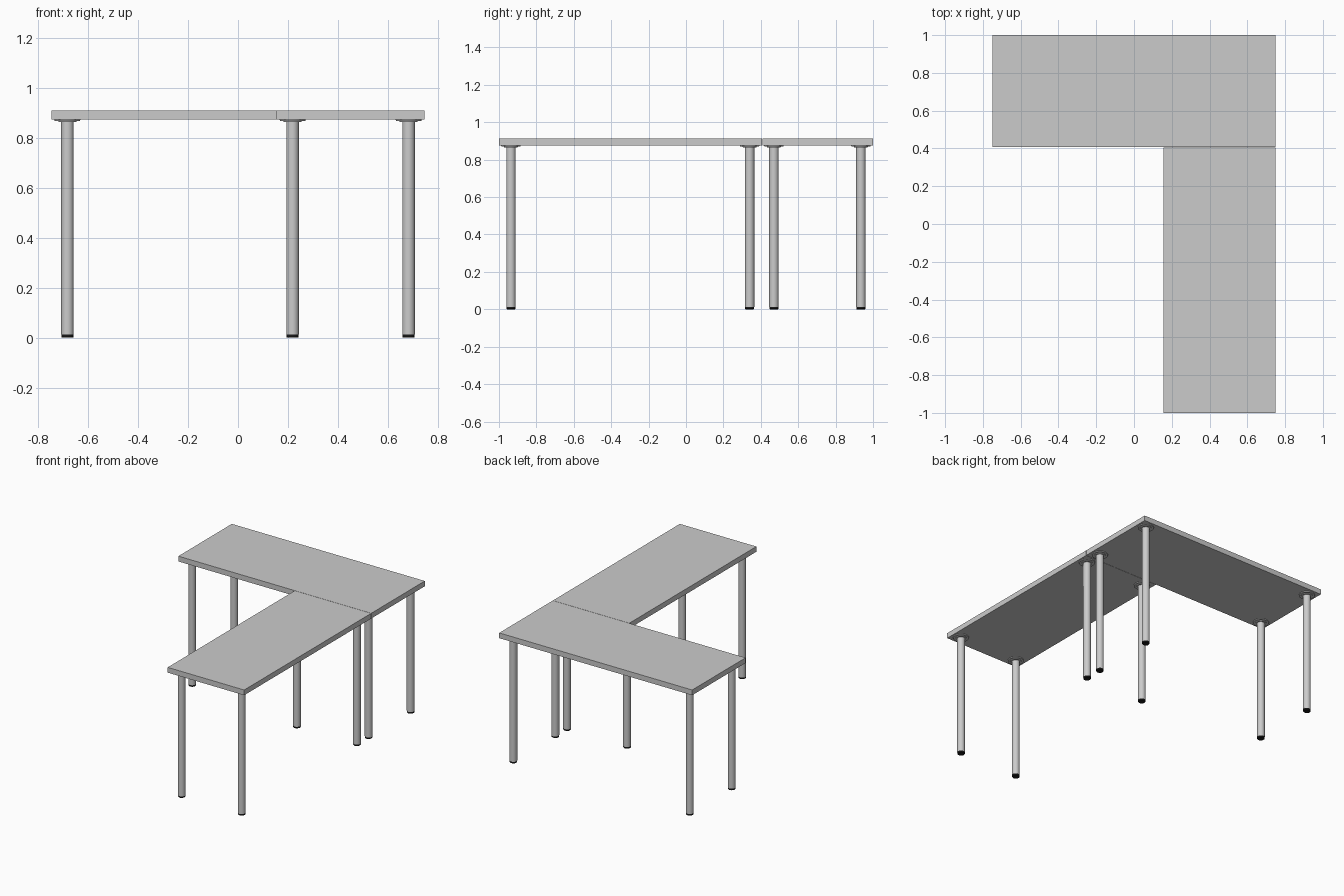
import bpy, bmesh, math

if "Cube" in bpy.data.objects:
    bpy.data.objects.remove(bpy.data.objects["Cube"])

BOARD_Z0, BOARD_Z1 = 0.875, 0.912
SEG = 32

black = bpy.data.materials.new("black_rubber")
black.diffuse_color = (0.01, 0.01, 0.01, 1)
black.use_nodes = True
black.node_tree.nodes["Principled BSDF"].inputs["Base Color"].default_value = black.diffuse_color


def board(name, x0, x1, y0, y1):
    bpy.ops.mesh.primitive_cube_add(
        size=1, location=((x0 + x1) / 2, (y0 + y1) / 2, (BOARD_Z0 + BOARD_Z1) / 2))
    ob = bpy.context.object
    ob.name = name
    ob.scale = (x1 - x0, y1 - y0, BOARD_Z1 - BOARD_Z0)
    bpy.ops.object.transform_apply(location=False, rotation=False, scale=True)


def lathe(name, profile, x, y, mat=None):
    # Revolve (radius, height) points around the leg axis and cap both ends
    bm = bmesh.new()
    rings = [[bm.verts.new((r * math.cos(2 * math.pi * i / SEG),
                            r * math.sin(2 * math.pi * i / SEG), z))
              for i in range(SEG)] for r, z in profile]
    for a, b in zip(rings, rings[1:]):
        for i in range(SEG):
            j = (i + 1) % SEG
            bm.faces.new((a[i], a[j], b[j], b[i]))
    bm.faces.new(rings[0][::-1])
    bm.faces.new(rings[-1])
    me = bpy.data.meshes.new(name)
    bm.to_mesh(me)
    bm.free()
    ob = bpy.data.objects.new(name, me)
    bpy.context.collection.objects.link(ob)
    ob.location = (x, y, 0)
    if mat:
        me.materials.append(mat)
    bpy.ops.object.select_all(action='DESELECT')
    ob.select_set(True)
    bpy.context.view_layer.objects.active = ob
    bpy.ops.object.shade_smooth_by_angle(angle=math.radians(30))


def leg(name, x, y):
    # Rubber foot, tube and round mounting plate under the board
    lathe(name + "_foot", [(0.022, 0), (0.0245, 0.003), (0.0245, 0.012)], x, y, black)
    lathe(name + "_tube", [(0.025, 0.012), (0.025, 0.868)], x, y)
    lathe(name + "_plate", [(0.036, 0.866), (0.037, 0.870), (0.051, 0.870),
                            (0.052, BOARD_Z0)], x, y)


# Two table tops forming an L
board("back_top", -0.748, 0.748, 0.408, 1.0)
board("front_top", 0.155, 0.748, -1.0, 0.406)

# Four legs under each top
for group, xs, ys in (("back_top", (-0.684, 0.684), (0.470, 0.935)),
                      ("front_top", (0.219, 0.684), (-0.936, 0.340))):
    for x, side in zip(xs, ("left", "right")):
        for y, end in zip(ys, ("near", "far")):
            leg(f"{group}_{end}_{side}_leg", x, y)
